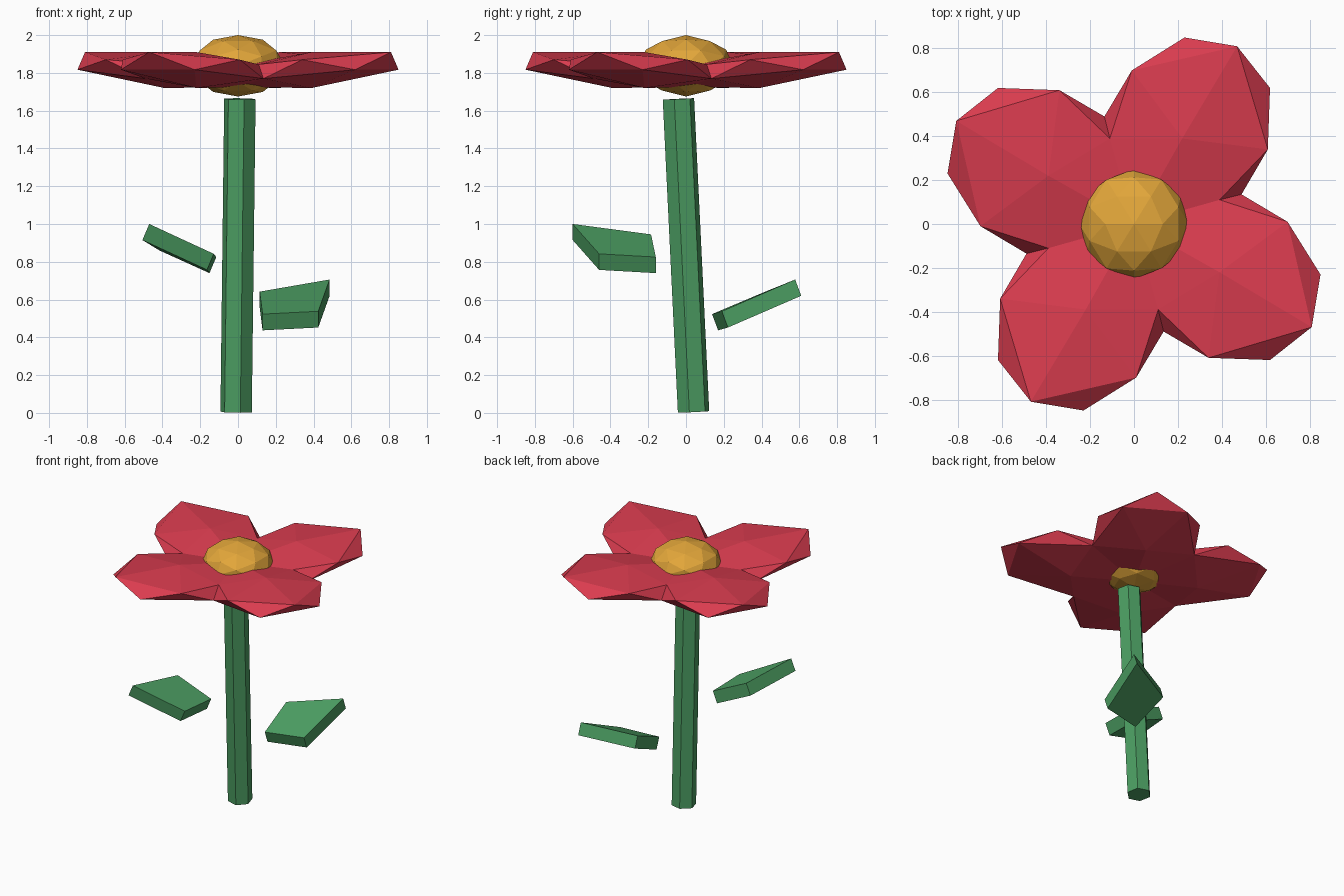
import bpy, bmesh
from math import radians, atan2
from mathutils import Matrix, Vector

if "Cube" in bpy.data.objects:
    bpy.data.objects.remove(bpy.data.objects["Cube"], do_unlink=True)


def material(name, rgb):
    m = bpy.data.materials.new(name)
    m.use_nodes = True
    m.diffuse_color = (*rgb, 1)
    m.node_tree.nodes["Principled BSDF"].inputs["Base Color"].default_value = (*rgb, 1)
    return m


red = material("petal red", (0.70, 0.045, 0.078))
gold = material("pollen gold", (0.76, 0.38, 0.042))
green = material("leaf green", (0.072, 0.34, 0.122))


def finish(bm, name, mat):
    bmesh.ops.recalc_face_normals(bm, faces=bm.faces)
    mesh = bpy.data.meshes.new(name)
    bm.to_mesh(mesh)
    bm.free()
    mesh.materials.append(mat)
    bpy.context.collection.objects.link(bpy.data.objects.new(name, mesh))


# Leaning six-sided stem, with one corner turned to -15 degrees
base, tip = Vector((-0.01, 0.04, 0.005)), Vector((0.01, -0.04, 1.662))
axis = tip - base
bm = bmesh.new()
bmesh.ops.create_cone(bm, cap_ends=True, segments=6, radius1=0.086, radius2=0.086,
                      depth=axis.length)
bm.verts.ensure_lookup_table()
corner = bm.verts[0].co
spin = Matrix.Rotation(radians(-15) - atan2(corner.y, corner.x), 4, 'Z')
tilt = Vector((0, 0, 1)).rotation_difference(axis).to_matrix().to_4x4()
bm.transform(Matrix.Translation((base + tip) / 2) @ tilt @ spin)
finish(bm, "stem", green)

# Flattened faceted flower centre, rolled so an edge lies on top
bm = bmesh.new()
bmesh.ops.create_icosphere(bm, subdivisions=2, radius=1)
bm.transform(Matrix.Translation((0, 0, 1.8375)) @ Matrix.Diagonal((0.25, 0.25, 0.1625, 1))
             @ Matrix.Rotation(radians(-31.72), 4, 'Y'))
finish(bm, "flower_centre", gold)

# Four joined petals: one set of points turned by quarter turns
petal = {
    "valley_top": (0.39, 0.11, 1.845), "valley_low": (0.49, 0.135, 1.77),
    "right_rim": (0.61, 0.34, 1.87), "right_low": (0.62, 0.62, 1.817),
    "tip": (0.47, 0.81, 1.91), "left_low": (0.23, 0.85, 1.817),
    "left_rim": (-0.01, 0.70, 1.87),
    "crown": (0.22, 0.39, 1.91), "belly": (0.22, 0.39, 1.72),
}
bm = bmesh.new()
top, bottom = bm.verts.new((0, 0, 1.84)), bm.verts.new((0, 0, 1.725))
rings = []
for k in range(4):
    turn = Matrix.Rotation(radians(90 * k), 3, 'Z')
    rings.append({n: bm.verts.new(turn @ Vector(p)) for n, p in petal.items()})
for k in range(4):
    p, nxt = rings[k], rings[(k + 1) % 4]
    upper = [p["valley_top"], p["right_rim"], p["tip"], p["left_rim"], nxt["valley_top"]]
    lower = [p["valley_low"], p["right_low"], p["left_low"], nxt["valley_low"]]
    # Raised upper side and rounded underside, each a closed fan
    for hub, fan in ((p["crown"], upper + [top]), (p["belly"], lower + [bottom])):
        for a, b in zip(fan, fan[1:] + fan[:1]):
            bm.faces.new((hub, a, b))
    # Zigzag rim between them
    strip = [v for pair in zip(upper, lower) for v in pair] + [upper[-1]]
    for tri in zip(strip, strip[1:], strip[2:]):
        bm.faces.new(tri)
finish(bm, "petals", red)


# Slab leaves: a four-cornered outline given a thickness
def leaf(name, outline, thickness):
    bm = bmesh.new()
    upper = [bm.verts.new(p) for p in outline]
    lower = [bm.verts.new(Vector(p) + Vector(thickness)) for p in outline]
    bm.faces.new(upper)
    bm.faces.new(lower[::-1])
    for i in range(4):
        j = (i + 1) % 4
        bm.faces.new((upper[j], upper[i], lower[i], lower[j]))
    finish(bm, name, green)


leaf("left_leaf", [(0.13, 0.138, 0.523), (0.425, 0.19, 0.538),
                   (0.485, 0.578, 0.706), (0.115, 0.42, 0.642)], (0, 0.032, -0.086))
leaf("right_leaf", [(-0.115, -0.16, 0.825), (-0.128, -0.46, 0.842),
                    (-0.47, -0.6, 1.0), (-0.38, -0.185, 0.945)], (-0.036, 0, -0.085))
